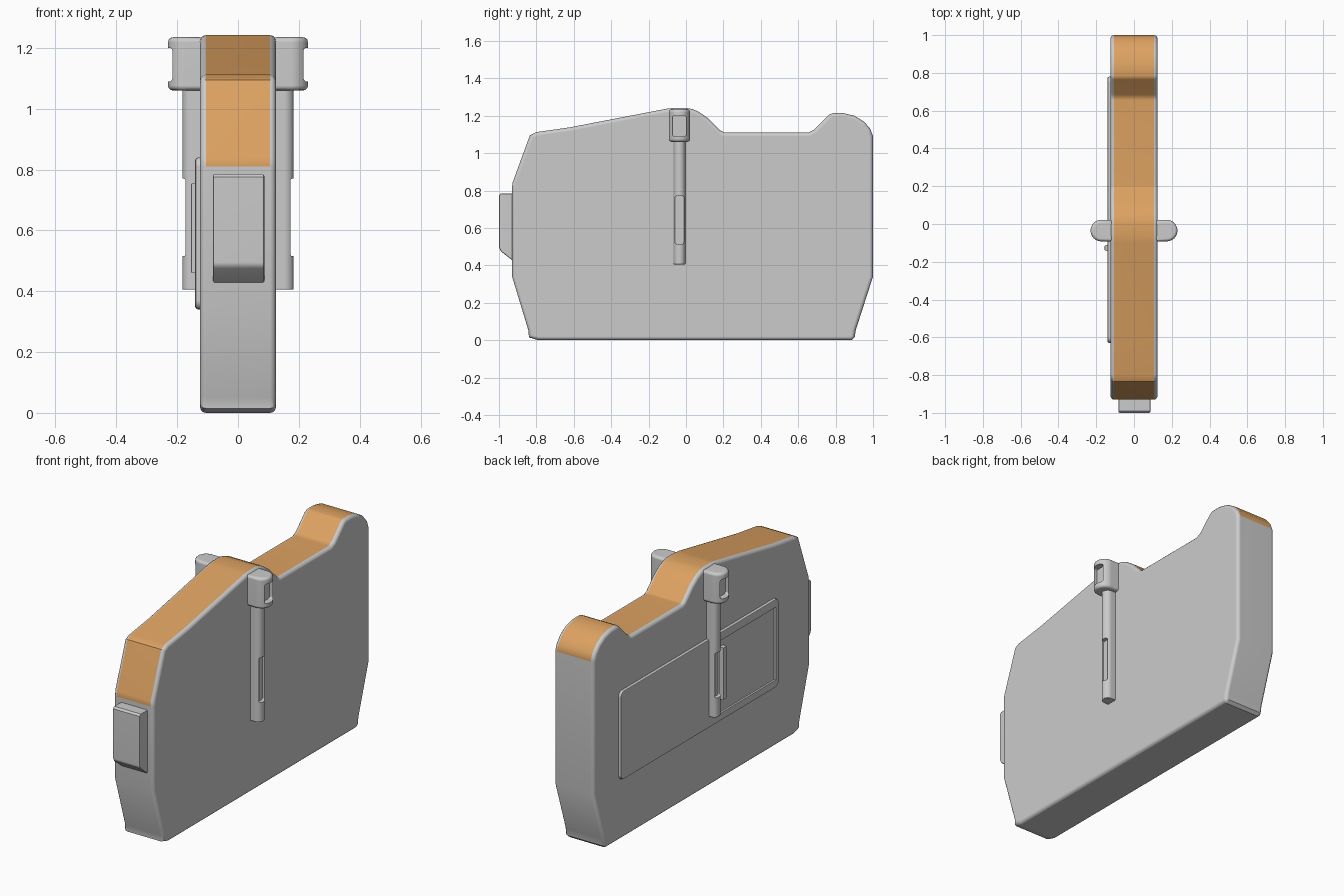
import bpy, bmesh
from math import sin, cos, pi, radians

if "Cube" in bpy.data.objects:
    bpy.data.objects.remove(bpy.data.objects["Cube"])


def finish(ob, angle=32):
    bpy.ops.object.select_all(action='DESELECT')
    bpy.context.view_layer.objects.active = ob
    ob.select_set(True)
    for m in list(ob.modifiers):
        bpy.ops.object.modifier_apply(modifier=m.name)
    bpy.ops.object.shade_smooth_by_angle(angle=radians(angle))
    wn = ob.modifiers.new("normals", 'WEIGHTED_NORMAL')
    wn.keep_sharp = True


def prism(name, pts, lo, hi, axis, bevel=0, segs=3, rims=(0, 1), colored=()):
    """Extrude a 2D outline along x or z and round its rim edges."""
    place = (lambda p, h: (h, *p)) if axis == 'x' else (lambda p, h: (*p, h))
    bm = bmesh.new()
    ends = [[bm.verts.new(place(p, h)) for p in pts] for h in (lo, hi)]
    caps = [bm.faces.new(e) for e in ends]
    n = len(pts)
    for i in range(n):
        j = (i + 1) % n
        f = bm.faces.new((ends[0][i], ends[0][j], ends[1][j], ends[1][i]))
        f.material_index = 1 if i in colored else 0
    bmesh.ops.recalc_face_normals(bm, faces=bm.faces)
    if bevel:
        edges = [e for r in rims for e in caps[r].edges]
        bmesh.ops.bevel(bm, geom=edges, offset=bevel, segments=segs, profile=0.5,
                        affect='EDGES', material=0, clamp_overlap=False)
    me = bpy.data.meshes.new(name)
    bm.to_mesh(me)
    bm.free()
    ob = bpy.data.objects.new(name, me)
    bpy.context.collection.objects.link(ob)
    return ob


def rect(a0, a1, b0, b1):
    return [(a0, b0), (a1, b0), (a1, b1), (a0, b1)]


def rounded_rect(a0, a1, b0, b1, r, n=4):
    pts = []
    for k, (ca, cb) in enumerate(rect(a0 + r, a1 - r, b0 + r, b1 - r)):
        for s in range(n + 1):
            t = pi + pi / 2 * (k + s / n)
            pts.append((ca + r * cos(t), cb + r * sin(t)))
    return pts


def cut(ob, cutter):
    m = ob.modifiers.new("cut", 'BOOLEAN')
    m.operation, m.solver, m.object = 'DIFFERENCE', 'EXACT', cutter
    bpy.context.view_layer.objects.active = ob
    bpy.ops.object.modifier_apply(modifier=m.name)
    bpy.data.objects.remove(cutter)


# main slab with coloured top strip
outline = [(-0.93, 0.34), (-0.93, 0.81), (-0.928, 0.84), (-0.835, 1.095), (-0.80, 1.112),
           (-0.62, 1.138), (-0.10, 1.238), (-0.06, 1.242), (0.0, 1.242), (0.035, 1.235),
           (0.07, 1.22), (0.12, 1.185), (0.185, 1.12), (0.205, 1.11), (0.655, 1.11),
           (0.685, 1.125), (0.765, 1.205), (0.785, 1.214), (0.84, 1.214), (0.90, 1.2),
           (0.95, 1.17), (0.985, 1.13), (1.0, 1.09), (1.0, 0.34), (0.908, 0.055),
           (0.902, 0.015), (0.885, 0.0), (-0.79, 0.0), (-0.84, 0.015), (-0.842, 0.05)]
body = prism("body", outline, -0.125, 0.125, 'x', 0.02, 3, colored=range(1, 22))
orange = bpy.data.materials.new("orange")
orange.diffuse_color = (0.72, 0.36, 0.12, 1)
orange.use_nodes = True
orange.node_tree.nodes["Principled BSDF"].inputs["Base Color"].default_value = orange.diffuse_color
body.data.materials.append(None)
body.data.materials.append(orange)
finish(body)

# front pad
pad = prism("front_pad", [(-0.92, 0.785), (-0.99, 0.785), (-1.0, 0.775), (-1.0, 0.495),
                          (-0.99, 0.475), (-0.92, 0.42)], -0.083, 0.087, 'x', 0.008, 2)
finish(pad)

# side panel with sunken window
panel = prism("side_panel", rounded_rect(-0.63, 0.78, 0.34, 0.84, 0.03),
              -0.141, -0.115, 'x', 0.01, 2, rims=(0,))
cut(panel, prism("cutter", rect(-0.60, -0.10, 0.385, 0.795), -0.2, -0.130, 'x'))
finish(panel)

# slim handle beside the post
finish(prism("panel_handle", rect(-0.142, -0.112, 0.46, 0.755), -0.155, -0.12, 'x',
             0.005, 2, rims=(0,)))


# D-shaped post and head with slots, mirrored to both sides
def d_shape(r, tip, n=16):
    cy = -0.035
    arc = [(tip - r + r * cos(t), cy + r * sin(t))
           for t in (-pi / 2 + pi * i / n for i in range(n + 1))]
    return [(0.11, cy - r)] + arc + [(0.11, cy + r)]


def side_part(name, r, tip, z, slot, depth, bevel, corner):
    ob = prism(name, d_shape(r, tip), *z, 'z', bevel, 3)
    cut(ob, prism("cutter", rounded_rect(*slot, corner), depth, 0.3, 'x'))
    m = ob.modifiers.new("mirror", 'MIRROR')
    m.use_mirror_merge = False
    finish(ob)


side_part("side_posts", 0.031, 0.183, (0.405, 1.09), (-0.058, -0.012, 0.515, 0.77),
          0.160, 0.004, 0.006)
side_part("post_heads", 0.057, 0.23, (1.06, 1.235), (-0.073, 0.003, 1.09, 1.2),
          0.195, 0.016, 0.012)
